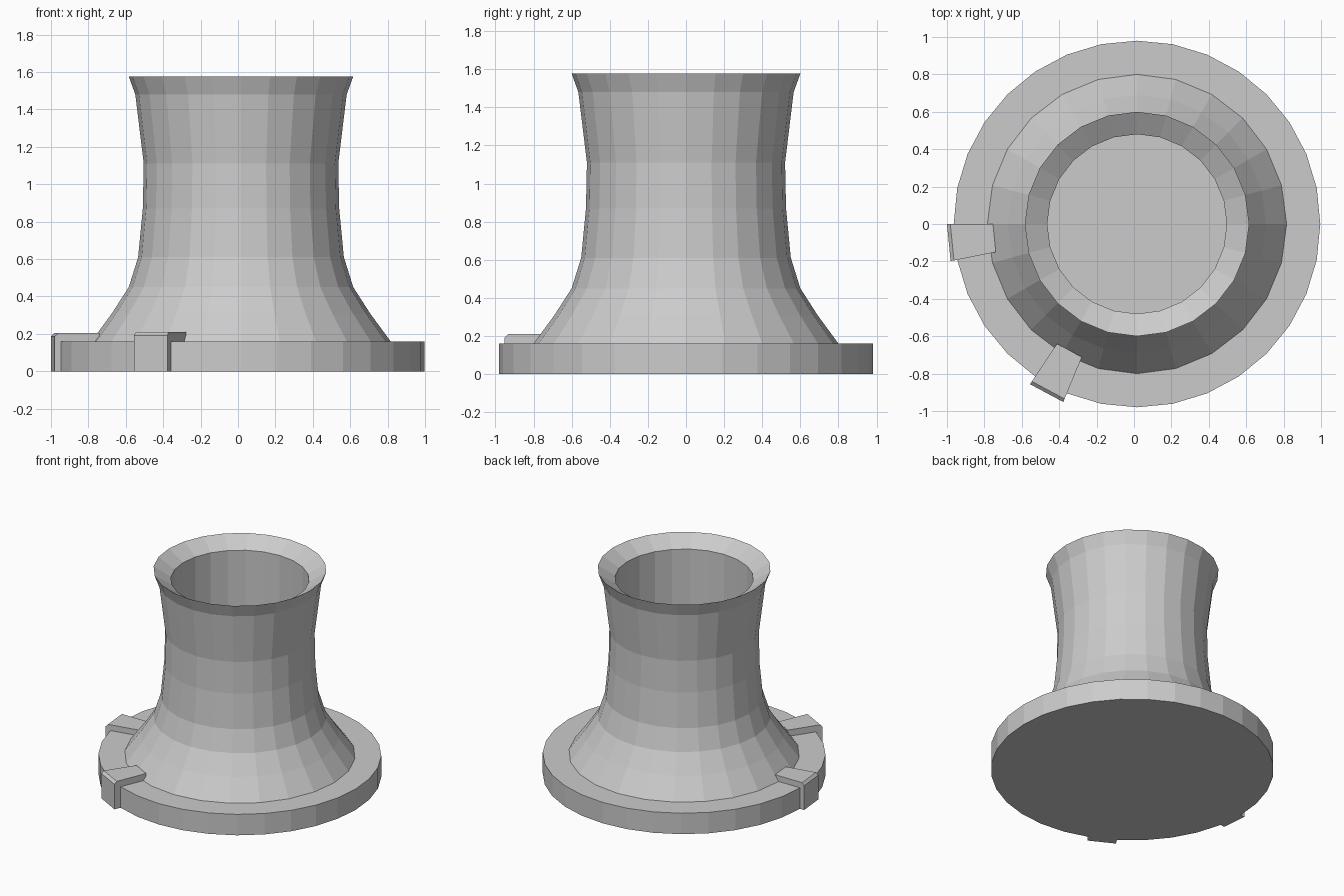
import bpy, bmesh
from math import cos, sin, radians

if "Cube" in bpy.data.objects:
    bpy.data.objects.remove(bpy.data.objects["Cube"])

CX = 0.016          # the round body sits slightly right of the tabs' extent
BASE_SIDES = 32
STEP = 360 / BASE_SIDES


def polar(r, deg, z):
    return (CX + r * cos(radians(deg)), r * sin(radians(deg)), z)


def finish(bm, name):
    bmesh.ops.recalc_face_normals(bm, faces=bm.faces)
    mesh = bpy.data.meshes.new(name)
    bm.to_mesh(mesh)
    bm.free()
    obj = bpy.data.objects.new(name, mesh)
    bpy.context.collection.objects.link(obj)
    return obj


def lathe(name, profile, sides):
    """Revolve a closed (radius, z) profile around the body axis."""
    bm = bmesh.new()
    rings = [[bm.verts.new(polar(r, 360 * i / sides, z)) for i in range(sides)]
             for r, z in profile]
    for a, b in zip(rings, rings[1:] + rings[:1]):
        for i in range(sides):
            j = (i + 1) % sides
            bm.faces.new((a[i], a[j], b[j], b[i]))
    return finish(bm, name)


def clip(name, facet, reach, top):
    """L-shaped tab that hooks over one facet of the base rim."""
    profile = [(0.77, 0.155), (0.77, top), (reach - 0.018, top),
               (reach, top - 0.018), (reach, 0), (0.975, 0), (0.975, 0.155)]
    bm = bmesh.new()
    ends = [[bm.verts.new(polar(r, (facet + k) * STEP, z)) for r, z in profile]
            for k in (0, 1)]
    n = len(profile)
    for i in range(n):
        j = (i + 1) % n
        bm.faces.new((ends[0][i], ends[0][j], ends[1][j], ends[1][i]))
    for end in ends:
        bm.faces.new(end)
    return finish(bm, name)


# base disc
bm = bmesh.new()
bottom = [bm.verts.new(polar(0.98, i * STEP, 0)) for i in range(BASE_SIDES)]
face = bm.faces.new(bottom)
ext = bmesh.ops.extrude_face_region(bm, geom=[face], use_keep_orig=True)
for v in ext["geom"]:
    if isinstance(v, bmesh.types.BMVert):
        v.co.z = 0.16
finish(bm, "base_disc")

# flared hollow neck: outer skin up, bevelled lip, straight bore down to the disc
lathe("flared_neck", [
    (0.80, 0.16), (0.69, 0.31), (0.60, 0.45), (0.55, 0.61), (0.525, 0.87),
    (0.52, 1.11), (0.565, 1.48), (0.60, 1.576), (0.48, 1.50), (0.48, 0.16)], 24)

# rim tabs at the left and front left
clip("left_tab", 16, 1.016, 0.204)
clip("front_left_tab", 21, 1.03, 0.209)
